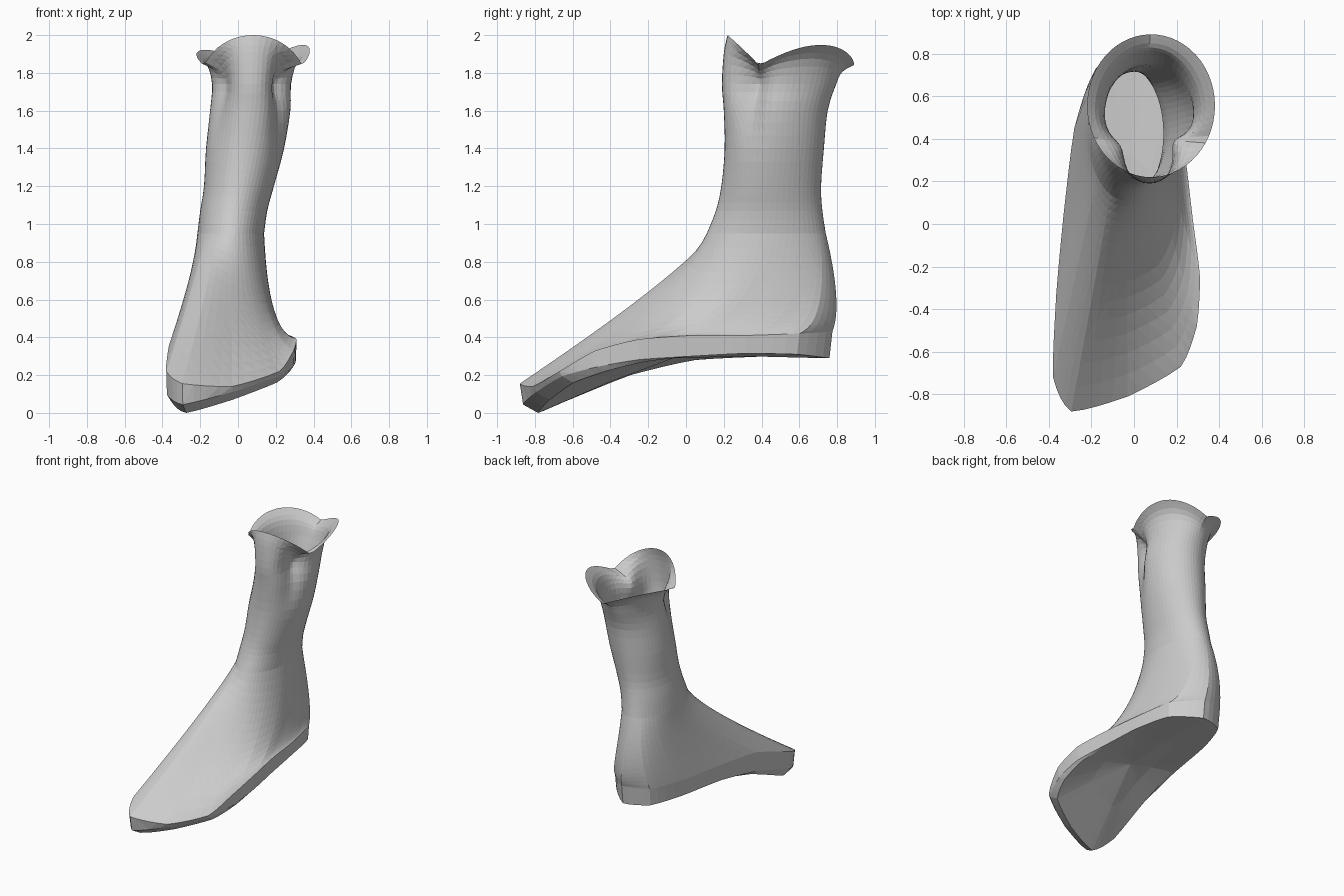
import bpy, bmesh
from math import sin, cos, pi, radians, exp
from mathutils import Vector

if "Cube" in bpy.data.objects:
    bpy.data.objects.remove(bpy.data.objects["Cube"], do_unlink=True)

grey = bpy.data.materials.new("warm_grey")
grey.use_nodes = True
colour = (0.6, 0.6, 0.6, 1)
grey.diffuse_color = colour
grey.node_tree.nodes["Principled BSDF"].inputs["Base Color"].default_value = colour

# Foot outline, starting at the toe tip: x, y, sole height, welt height
OUTLINE = [
    (-.295, -.88, 0, .155), (-.03, -.81, .07, .14), (.22, -.67, .16, .22),
    (.295, -.48, .22, .33), (.31, -.25, .27, .39), (.275, .03, .30, .41),
    (.24, .32, .315, .41), (.18, .60, .31, .42), (0, .775, .29, .43),
    (-.19, .71, .30, .43), (-.28, .45, .30, .42), (-.33, .05, .28, .40),
    (-.365, -.33, .20, .36), (-.38, -.72, .06, .22)]
# Shaft levels: z, front y, back y, right x, left x, side pinch
SHAFT = [
    (.95, .11, .74, -.215, .138, 0), (1.07, .158, .722, -.20, .155, 0),
    (1.2, .187, .715, -.18, .19, 0), (1.4, .205, .73, -.17, .245, .04),
    (1.6, .20, .75, -.15, .28, .18), (1.74, .19, .795, -.14, .285, .3)]
SUB = 4
COUNT = len(OUTLINE) * SUB


def spline(a, b, c, d, t):
    return 0.5 * (2 * b + (c - a) * t + (2 * a - 5 * b + 4 * c - d) * t * t
                  + (3 * b - a - 3 * c + d) * t ** 3)


def closed_ring(points):
    # Half straight, half curved, so the toe corners stay crisp
    n = len(points)
    ring = []
    for i in range(n):
        a, b, c, d = (points[(i + k) % n] for k in (-1, 0, 1, 2))
        ring += [spline(a, b, c, d, k / SUB).lerp(b.lerp(c, k / SUB), .5) for k in range(SUB)]
    return ring


def angles():
    for i in range(COUNT):
        t = radians(-25) + 2 * pi * i / COUNT
        yield t, abs((t + pi) % (2 * pi) - pi) * 180 / pi


def shaft_ring(z, front, back, right, left, pinch):
    ring = []
    for t, deg in angles():
        r = 1 - pinch * (1 + .25 * sin(t)) * exp(-((deg - 56) / 22) ** 2)
        ring.append(Vector(((left + right) / 2 + r * (left - right) / 2 * sin(t),
                            (front + back) / 2 - r * (back - front) / 2 * cos(t), z)))
    return ring


def collar_height(t, deg):
    # Tall tongue in front, a dip on each side, a rounded lobe behind
    if deg < 60:
        return 2 - .16 * (deg / 60) ** 2
    return 1.84 + (.095 + .015 * sin(t)) * sin(pi * (deg - 60) / 120)


# Sole, its lower edge and the welt
welt = closed_ring([Vector((x, y, top)) for x, y, low, top in OUTLINE])
edge_ring = closed_ring([Vector((x * .99, y * .98, low + .05 * max(0, -y)))
                         for x, y, low, top in OUTLINE])
sole = closed_ring([Vector((x * .93, y * (.89 if y < 0 else .93), low))
                    for x, y, low, top in OUTLINE])
centre = sum(sole, Vector()) / COUNT + Vector((0, 0, .05))
arch = [p.lerp(centre, .5) + Vector((0, 0, .02)) for p in sole]
rings = [arch, sole, edge_ring, welt]

# Instep and heel sweep up into the ankle
levels = [shaft_ring(*level) for level in SHAFT]
for step in range(1, 14):
    t = step / 14
    ring = []
    for base, ankle in zip(welt, levels[0]):
        heel = max(0, base.y)
        pull = ankle.lerp(base, .18)
        pull.x = ankle.x + (.15 + .5 * heel) * (base.x - ankle.x)
        pull.y += .11 * heel
        pull.z = .57 - .5 * base.x
        ring.append(base * (1 - t) ** 2 + pull * 2 * t * (1 - t) + ankle * t * t)
    rings.append(ring)

# Shaft flares out into the wavy collar
collar = [Vector((.08 + .30 * sin(t), .555 - .335 * cos(t), collar_height(t, deg)))
          for t, deg in angles()]
throat = []
for neck, edge in zip(levels[-1], collar):
    p = neck.lerp(edge, .35)
    p.z = neck.z + .65 * (edge.z - neck.z)
    throat.append(p)
levels += [throat, collar]
for i in range(len(levels) - 1):
    four = [levels[min(max(i + k, 0), len(levels) - 1)] for k in (-1, 0, 1, 2)]
    for k in range(3):
        rings.append([spline(*column, k / 3) for column in zip(*four)])
rings.append(collar)

# Skin the rings as one open shell
bm = bmesh.new()
loops = [[bm.verts.new(p) for p in ring] for ring in rings]
middle = bm.verts.new(centre + Vector((0, 0, .02)))
for i in range(COUNT):
    j = (i + 1) % COUNT
    bm.faces.new((middle, loops[0][j], loops[0][i]))
    for low, high in zip(loops, loops[1:]):
        bm.faces.new((low[i], low[j], high[j], high[i]))
bmesh.ops.triangulate(bm, faces=bm.faces[:])
mesh = bpy.data.meshes.new("boot_shell")
bm.to_mesh(mesh)
bm.free()
mesh.materials.append(grey)
boot = bpy.data.objects.new("boot_shell", mesh)
bpy.context.collection.objects.link(boot)
